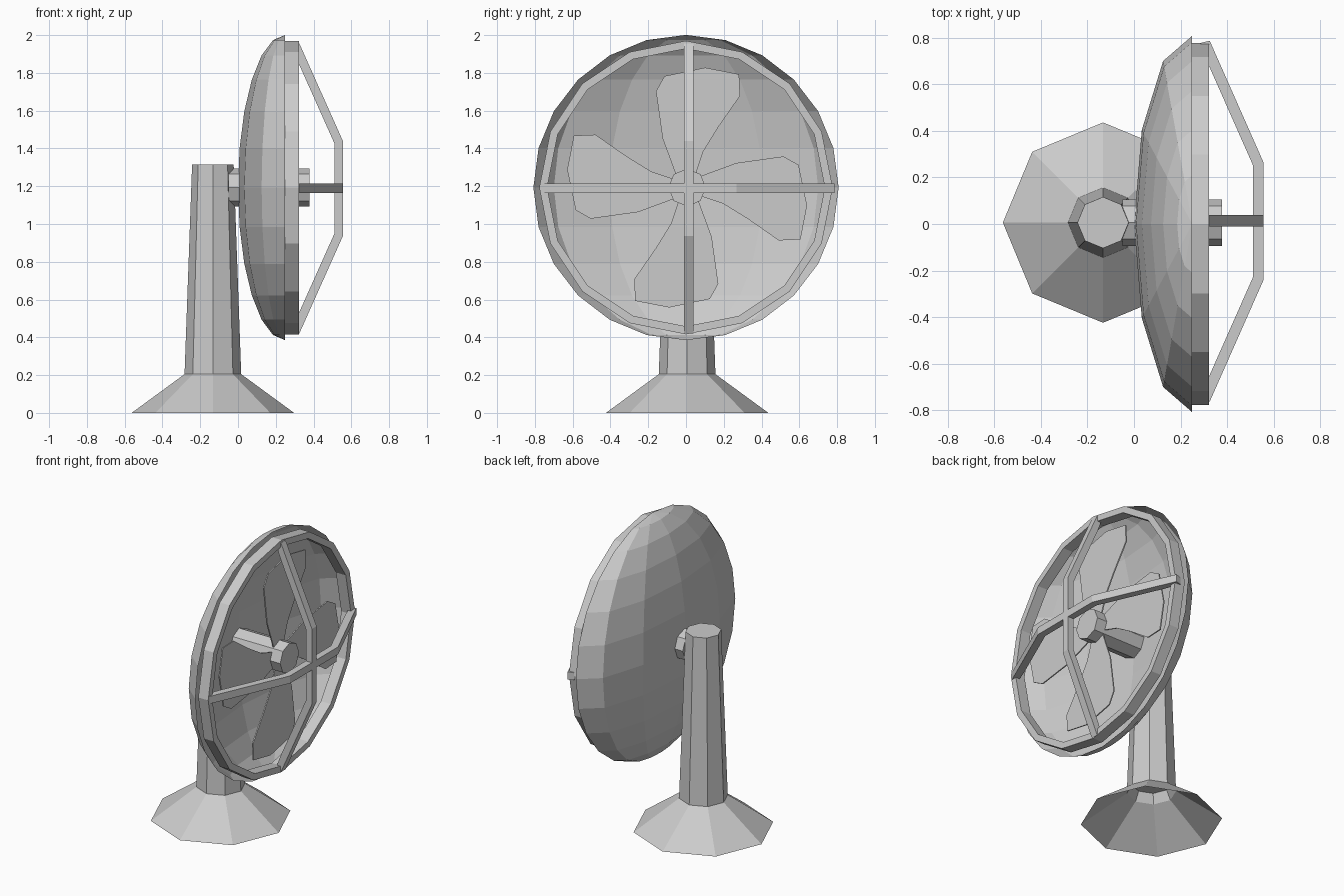
import bpy, bmesh
from math import sin, cos, pi, radians
from mathutils import Matrix

if "Cube" in bpy.data.objects:
    bpy.data.objects.remove(bpy.data.objects["Cube"])

AXIS_Z = 1.193   # height of the fan axis


def finish(name, bm, recalc=True):
    if recalc:
        bmesh.ops.recalc_face_normals(bm, faces=bm.faces[:])
    me = bpy.data.meshes.new(name)
    bm.to_mesh(me)
    bm.free()
    ob = bpy.data.objects.new(name, me)
    bpy.context.collection.objects.link(ob)
    return ob


def lathe(name, profile, n, matrix, cap_start=False, cap_end=False, closed=False):
    """Revolve (radius, height) points around local z, then place with matrix."""
    bm = bmesh.new()
    rings = [[bm.verts.new((r * cos(2 * pi * i / n), r * sin(2 * pi * i / n), h))
              for i in range(n)] for r, h in profile]
    pairs = list(zip(rings, rings[1:]))
    if closed:
        pairs.append((rings[-1], rings[0]))
    for a, b in pairs:
        for i in range(n):
            j = (i + 1) % n
            bm.faces.new((a[i], a[j], b[j], b[i]))
    if cap_start:
        bm.faces.new(rings[0][::-1])
    if cap_end:
        bm.faces.new(rings[-1])
    bm.transform(matrix)
    return finish(name, bm)


def slab(name, pts, depth, matrix):
    """Extrude a 2D outline symmetrically along local z."""
    bm = bmesh.new()
    f = bm.faces.new([bm.verts.new((u, v, -depth / 2)) for u, v in pts])
    ext = bmesh.ops.extrude_face_region(bm, geom=[f])
    top = [g for g in ext['geom'] if isinstance(g, bmesh.types.BMVert)]
    bmesh.ops.translate(bm, verts=top, vec=(0, 0, depth))
    bm.transform(matrix)
    return finish(name, bm)


# Hollow octagonal foot and pole with a recessed plug underneath
lathe("stand", [(0.43, 0), (0.15, 0.205), (0.11, 1.315)], 8,
      Matrix.Translation((-0.133, 0.006, 0)), cap_end=True)
lathe("stand_plug", [(0.15, 0.205), (0.12, 0.265)], 8,
      Matrix.Translation((-0.133, 0.006, 0)), cap_end=True)

along_x = Matrix.Rotation(pi / 2, 4, 'Y')
fan = Matrix.Translation((0, 0.006, AXIS_Z))

# Shaft and hub
lathe("hub_shaft", [(0.1, -0.05), (0.1, 0.378)], 8, fan @ along_x, True, True)

# Bowl housing: half of a flattened sphere, open to +x
bm = bmesh.new()
bmesh.ops.create_uvsphere(bm, u_segments=12, v_segments=12, radius=1)
bmesh.ops.delete(bm, geom=[f for f in bm.faces if f.calc_center_median().x > 0],
                 context='FACES')
bm.transform(Matrix.Translation((0.25, 0, AXIS_Z)) @ Matrix.Diagonal((0.25, 0.808, 0.808, 1)))
finish("bowl_housing", bm, recalc=False)

# Front rim
lathe("front_rim", [(0.777, 0.25), (0.777, 0.323), (0.735, 0.323), (0.735, 0.25)], 16,
      Matrix.Translation((0, 0, AXIS_Z)) @ along_x, closed=True)

# Two crossing guard bars: outline in (x, offset), mirrored
half = [(0.51, 0.242), (0.325, 0.66), (0.285, 0.765), (0.325, 0.775), (0.555, 0.255)]
outline = half + [(x, -v) for x, v in reversed(half)]
slab("guard_bar_horizontal", outline, 0.05,
     Matrix.Translation((0, 0.012, AXIS_Z - 0.003)))
slab("guard_bar_vertical", [(x, v * 0.99) for x, v in outline], 0.05,
     Matrix.Translation((0, 0.014, AXIS_Z - 0.005)) @ Matrix.Rotation(pi / 2, 4, 'X'))

# Four flat blades: outline in (y, z)
blade = [(-0.06, 0.07), (-0.13, 0.26), (-0.165, 0.51), (-0.12, 0.59), (0.095, 0.635),
         (0.275, 0.60), (0.28, 0.485), (0.165, 0.32), (0.085, 0.19), (0.045, 0.07)]
yz_plane = Matrix(((0, 0, 1, 0), (1, 0, 0, 0), (0, 1, 0, 0), (0, 0, 0, 1)))
for k in range(4):
    slab("blade_%d" % (k + 1), blade, 0.008,
         fan @ Matrix.Translation((0.3, 0, 0)) @ Matrix.Rotation(radians(90 * k), 4, 'X') @ yz_plane)
